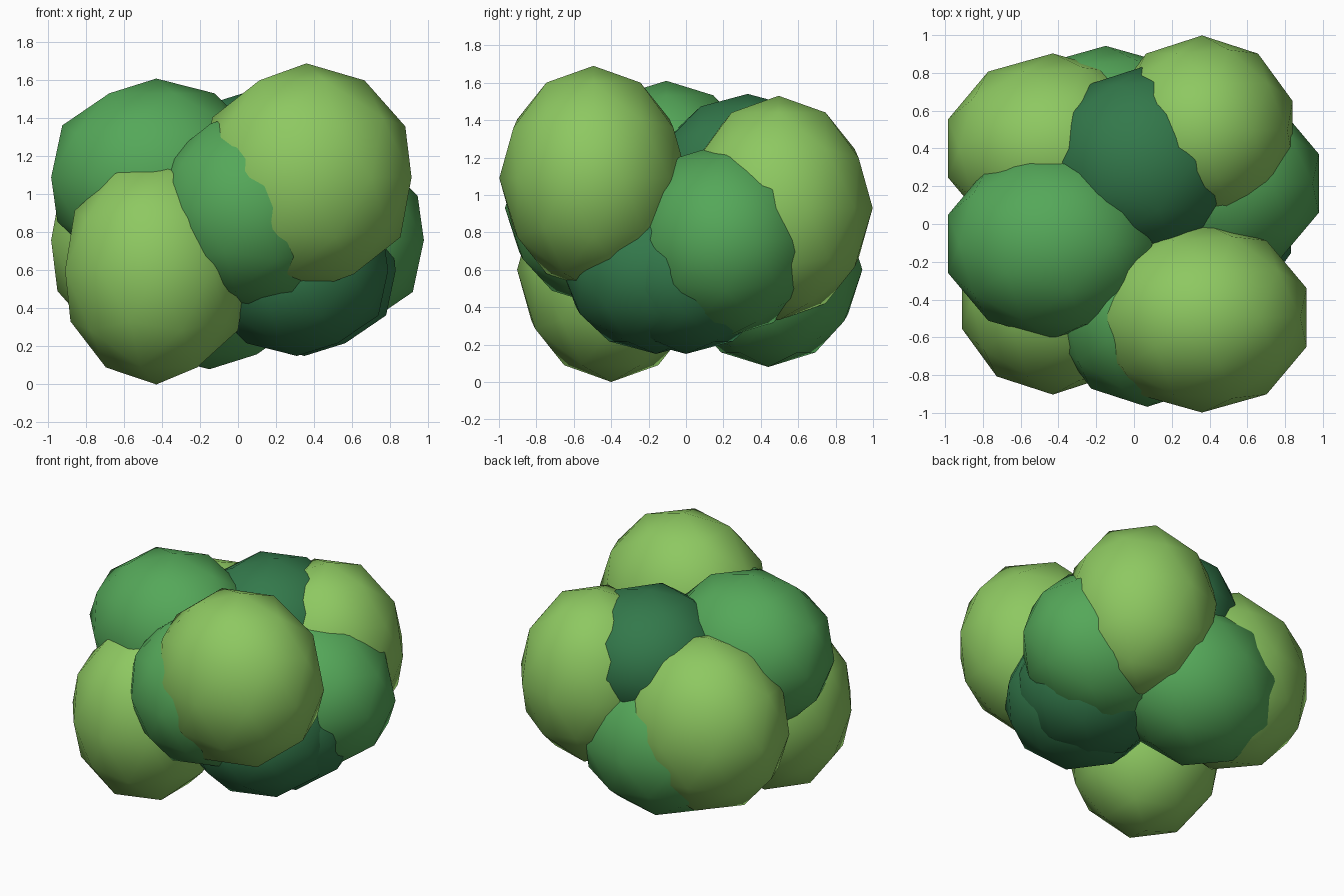
import bpy

if "Cube" in bpy.data.objects:
    bpy.data.objects.remove(bpy.data.objects["Cube"])


def material(name, rgb):
    m = bpy.data.materials.new(name)
    m.diffuse_color = (*rgb, 1)
    m.use_nodes = True
    m.node_tree.nodes["Principled BSDF"].inputs["Base Color"].default_value = m.diffuse_color
    return m


LIGHT = material("light_leaf", (0.27, 0.58, 0.12))
MID = material("mid_leaf", (0.09, 0.39, 0.10))
DARK = material("dark_leaf", (0.033, 0.19, 0.07))

# vertical radius depends on the leaf tone
HEIGHT = {LIGHT: 0.60, MID: 0.52, DARK: 0.45}
DEPTH, SLIM, WIDE = 0.503, 0.505, 0.582


def clump(name, mat, loc, width):
    """One low-poly foliage ball, stretched and smooth shaded."""
    bpy.ops.mesh.primitive_ico_sphere_add(subdivisions=2, radius=1, location=loc)
    ob = bpy.context.object
    ob.name = name
    ob.scale = (width, DEPTH, HEIGHT[mat])
    bpy.ops.object.transform_apply(location=False, rotation=False, scale=True)
    bpy.ops.object.shade_smooth()
    ob.data.materials.append(mat)


# top layer
clump("leaf_top_front_right", LIGHT, (0.36, -0.495, 1.09), WIDE)
clump("leaf_top_left", MID, (-0.43, -0.105, 1.09), WIDE)
clump("leaf_top_back", DARK, (0.05, 0.33, 1.09), SLIM)
# upper middle layer
clump("leaf_upper_back_right", LIGHT, (0.36, 0.495, 0.93), SLIM)
clump("leaf_upper_front", MID, (0.07, -0.465, 0.93), SLIM)
# lower middle layer
clump("leaf_lower_back_left", LIGHT, (-0.43, 0.40, 0.76), WIDE)
clump("leaf_lower_right", MID, (0.425, 0.215, 0.76), WIDE)
# bottom layer
clump("leaf_bottom_front_left", LIGHT, (-0.43, -0.40, 0.60), SLIM)
clump("leaf_bottom_back", MID, (-0.15, 0.44, 0.60), WIDE)
clump("leaf_bottom_front_right", DARK, (0.31, -0.16, 0.60), SLIM)
clump("leaf_bottom_right", DARK, (0.35, 0.0, 0.60), SLIM)
